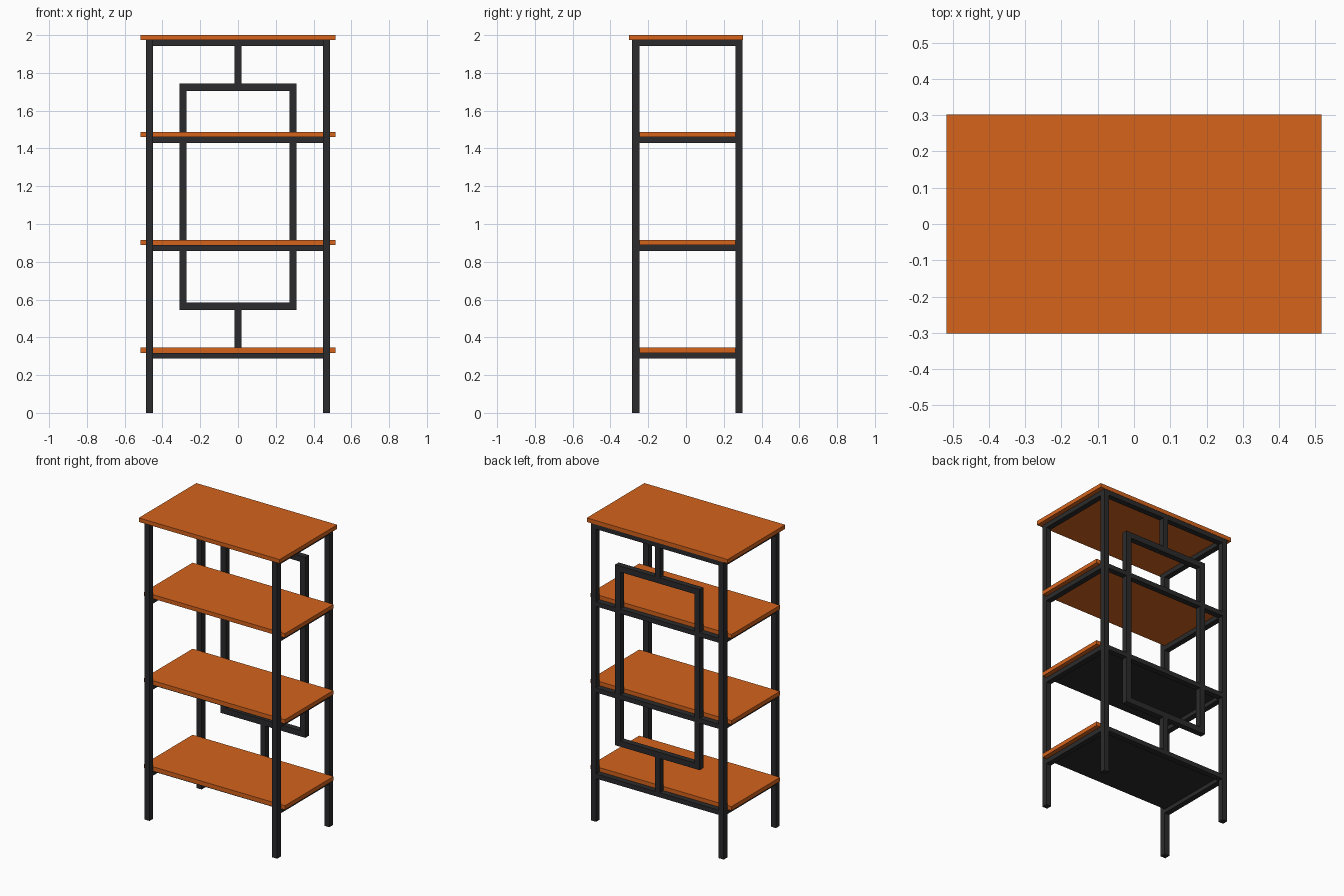
import bpy

if "Cube" in bpy.data.objects:
    bpy.data.objects.remove(bpy.data.objects["Cube"])


def material(name, rgb):
    m = bpy.data.materials.new(name)
    m.diffuse_color = (*rgb, 1.0)
    m.use_nodes = True
    m.node_tree.nodes["Principled BSDF"].inputs["Base Color"].default_value = m.diffuse_color
    return m


WOOD = material("orange_wood", (0.66, 0.125, 0.012))
METAL = material("dark_metal", (0.024, 0.024, 0.026))


def box(name, x, y, z, mat):
    """Box from (min, max) ranges on each axis."""
    bpy.ops.mesh.primitive_cube_add(size=1)
    ob = bpy.context.object
    ob.name = name
    ob.location = [(a + b) / 2 for a, b in (x, y, z)]
    ob.scale = [b - a for a, b in (x, y, z)]
    bpy.ops.object.transform_apply(location=True, rotation=False, scale=True)
    ob.data.materials.append(mat)
    return ob


POST_IN, POST_OUT = 0.45, 0.487
FRONT = (-0.285, -0.247)
BACK = (0.262, 0.30)
BOARD, RAIL = 0.027, 0.031
DEPTH = (FRONT[1], BACK[0])
SIDES = (("left", (-POST_OUT, -POST_IN)), ("right", (POST_IN, POST_OUT)))

# Corner posts
for side, xr in SIDES:
    for end, yr in (("front", FRONT), ("back", BACK)):
        box(f"{end}_{side}_post", xr, yr, (0, 2 - BOARD), METAL)

# Shelf boards, each on two side rails and a back rail
for i, top in enumerate((0.345, 0.916, 1.487, 2.0)):
    under = top - BOARD
    is_top = top == 2.0
    box("top_board" if is_top else f"shelf_{i + 1}", (-0.517, 0.517),
        (-0.302, 0.302) if is_top else DEPTH, (under, top), WOOD)
    rail_z = (under - RAIL, under)
    for side, xr in SIDES:
        box(f"{side}_rail_{i + 1}", xr, DEPTH, rail_z, METAL)
    box(f"back_rail_{i + 1}", (-POST_IN, POST_IN), BACK, rail_z, METAL)
    # Dark lining beneath the two lower shelves
    if i < 2:
        box(f"shelf_lining_{i + 1}", (-POST_IN, POST_IN), DEPTH,
            (under - 0.004, under), METAL)

# Decorative rectangle in the back, hung on two short stems
FX, BAR, Z0, Z1 = 0.311, 0.039, 0.546, 1.744
for s, name in ((-1, "left"), (1, "right")):
    box(f"back_frame_{name}", sorted((s * FX, s * (FX - BAR))), BACK,
        (Z0, Z1), METAL)
inner = (-FX + BAR, FX - BAR)
box("back_frame_bottom", inner, BACK, (Z0, Z0 + BAR), METAL)
box("back_frame_top", inner, BACK, (Z1 - BAR, Z1), METAL)
box("lower_stem", (-0.018, 0.018), BACK, (0.318, Z0), METAL)
box("upper_stem", (-0.018, 0.018), BACK, (Z1, 2 - BOARD - RAIL), METAL)
